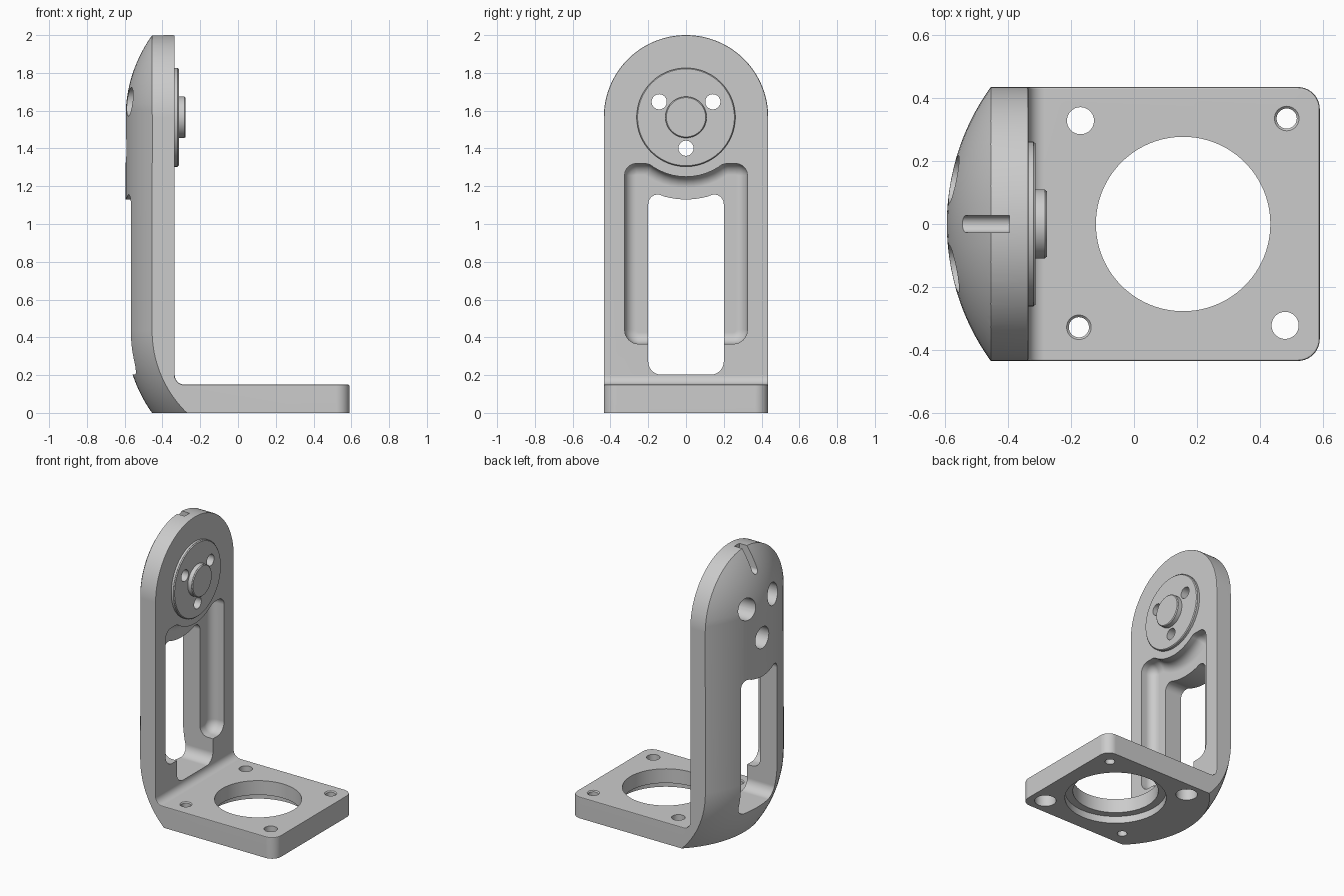
import bpy, bmesh, math
from mathutils import Vector, Matrix

if "Cube" in bpy.data.objects:
    bpy.data.objects.remove(bpy.data.objects["Cube"])

W, HUB_Z = 0.435, 1.565


def round_poly(pts, seg=8):
    """Polygon of (u, v, radius) corners turned into a filleted outline."""
    out, n = [], len(pts)
    for i, (u, v, r) in enumerate(pts):
        p = Vector((u, v))
        if r == 0:
            out.append(p)
            continue
        d1 = (Vector(pts[i - 1][:2]) - p).normalized()
        d2 = (Vector(pts[(i + 1) % n][:2]) - p).normalized()
        ang = d1.angle(d2)
        t, th = r / math.tan(ang / 2), math.pi - ang
        c = p + (d1 + d2).normalized() * r / math.sin(ang / 2)
        a, b = p + d1 * t - c, p + d2 * t - c
        for k in range(seg + 1):
            s = k / seg
            out.append(c + (a * math.sin((1 - s) * th) + b * math.sin(s * th)) / math.sin(th))
    return out


def to_obj(name, bm):
    bmesh.ops.recalc_face_normals(bm, faces=bm.faces[:])
    me = bpy.data.meshes.new(name)
    bm.to_mesh(me)
    bm.free()
    ob = bpy.data.objects.new(name, me)
    bpy.context.collection.objects.link(ob)
    return ob


def place(axis, u, v, w):
    return {'x': (w, u, v), 'y': (u, w, v), 'z': (u, v, w)}[axis]


def prism(name, pts, axis, lo, hi, floor_fillet=0):
    bm = bmesh.new()
    a, b = [[bm.verts.new(place(axis, p[0], p[1], w)) for p in pts] for w in (lo, hi)]
    floor = bm.faces.new(a)
    bm.faces.new(b)
    for i in range(len(a)):
        bm.faces.new((a[i - 1], a[i], b[i], b[i - 1]))
    bmesh.ops.recalc_face_normals(bm, faces=bm.faces[:])
    if floor_fillet:
        bmesh.ops.bevel(bm, geom=list(floor.edges), offset=floor_fillet, segments=6,
                        profile=0.5, affect='EDGES', clamp_overlap=False)
    return to_obj(name, bm)


def cyl(name, axis, u, v, r, lo, hi, r_hi=None, seg=48):
    bm = bmesh.new()
    bmesh.ops.create_cone(bm, cap_ends=True, segments=seg, radius1=r,
                          radius2=r if r_hi is None else r_hi, depth=hi - lo)
    rot = Matrix.Rotation(math.pi / 2, 4, 'Y') if axis == 'x' else Matrix()
    bm.transform(Matrix.Translation(place(axis, u, v, (lo + hi) / 2)) @ rot)
    return to_obj(name, bm)


def boolean(ob, tool, op):
    m = ob.modifiers.new(op, 'BOOLEAN')
    m.operation, m.object, m.solver = op, tool, 'EXACT'
    bpy.context.view_layer.objects.active = ob
    bpy.ops.object.modifier_apply(modifier=m.name)
    bpy.data.objects.remove(tool)


# L-shaped body, trimmed to the round-topped front outline
body = prism("bracket_body", round_poly([(-0.8, 0, 0), (0.59, 0, 0), (0.59, 0.15, 0),
             (-0.335, 0.15, 0.05), (-0.335, 2.3, 0), (-0.8, 2.3, 0)]), 'y', -0.7, 0.7)
outline = round_poly([(-W, -0.3, 0), (W, -0.3, 0), (W, 2, W - 0.0002), (-W, 2, W - 0.0002)], 32)
boolean(body, prism("outline", outline, 'x', -1, 1), 'INTERSECT')

# Rounded base corners and softened front rim
bm = bmesh.new()
bm.from_mesh(body.data)
corners = [e for e in bm.edges if all(v.co.x > 0.58 for v in e.verts)
           and abs(e.verts[0].co.z - e.verts[1].co.z) > 0.1]
bmesh.ops.bevel(bm, geom=corners, offset=0.07, segments=10, profile=0.5, affect='EDGES')
rim = [e for e in bm.edges if len(e.link_faces) == 2 and e.calc_face_angle() > 0.6
       and all(v.co.x > -0.4 and v.co.z > 0.01 for v in e.verts)]
bmesh.ops.bevel(bm, geom=rim, offset=0.007, segments=2, profile=0.5, affect='EDGES')
bm.to_mesh(body.data)
bm.free()

# Domed back: stretched sphere that trims the rear face
bm = bmesh.new()
bmesh.ops.create_uvsphere(bm, u_segments=128, v_segments=64, radius=0.746)
for v in bm.verts:
    if v.co.z > 0.001:
        v.co.z += 2 * (1 - W)
    if v.co.x > 0.02:
        v.co.x += 1
    v.co += Vector((0.151, 0, W))
boolean(body, to_obj("back_dome", bm), 'INTERSECT')

# Round pad and hub on the front face
for r, lo, hi in ((0.262, -0.36, -0.319), (0.11, -0.34, -0.283)):
    boolean(body, cyl("pad", 'x', 0, HUB_Z, r, lo, hi, seg=96), 'UNION')
    boolean(body, cyl("pad_edge", 'x', 0, HUB_Z, r, hi - 0.001, hi + 0.006, r - 0.006, 96), 'UNION')


def arc(r, half_deg, n):
    angs = [math.radians(half_deg * (1 - 2 * i / n)) for i in range(n + 1)]
    return [(r * math.sin(a), HUB_Z - r * math.cos(a), 0) for a in angs]


# Front pocket with filleted floor, then the window through the plate
neck = arc(0.315, 39, 12)
neck[0], neck[-1] = (0.198, 1.32, 0.07), (-0.198, 1.32, 0.07)
pocket = round_poly([(-0.325, 0.365, 0.075), (0.325, 0.365, 0.075), (0.325, 1.32, 0.062)]
                    + neck + [(-0.325, 1.32, 0.062)])
boolean(body, prism("pocket", pocket, 'x', -0.435, -0.2, 0.06), 'DIFFERENCE')
window = round_poly([(-0.2, 0.202, 0.07), (0.2, 0.202, 0.07), (0.2, 1.179, 0.05)]
                    + arc(0.435, 15, 8) + [(-0.2, 1.179, 0.05)])
boolean(body, prism("window", window, 'x', -0.9, -0.2), 'DIFFERENCE')

# Notch on the crown
notch = round_poly([(-0.027, 1.833, 0.0265), (0.027, 1.833, 0.0265), (0.027, 2.2, 0), (-0.027, 2.2, 0)])
boolean(body, prism("notch", notch, 'x', -0.9, -0.395), 'DIFFERENCE')

# Three pad screw holes, counterbored from behind
for deg in (30, 150, 270):
    y = 0.164 * math.cos(math.radians(deg))
    z = HUB_Z + 0.164 * math.sin(math.radians(deg))
    boolean(body, cyl("hole", 'x', y, z, 0.04, -0.9, -0.2), 'DIFFERENCE')
    boolean(body, cyl("bore", 'x', y, z, 0.075, -0.9, -0.43), 'DIFFERENCE')

# Large base opening with a step underneath
boolean(body, cyl("opening", 'z', 0.156, 0, 0.277, -0.1, 0.3, seg=96), 'DIFFERENCE')
boolean(body, cyl("step", 'z', 0.156, 0, 0.328, -0.1, 0.05, seg=96), 'DIFFERENCE')

# Base screw holes: two counterbored below, two with countersunk tops
for x, y in ((-0.17, 0.328), (0.48, -0.322)):
    boolean(body, cyl("hole", 'z', x, y, 0.043, -0.1, 0.3), 'DIFFERENCE')
    boolean(body, cyl("bore", 'z', x, y, 0.07, -0.1, 0.08), 'DIFFERENCE')
for x, y in ((0.485, 0.335), (-0.175, -0.328)):
    boolean(body, cyl("hole", 'z', x, y, 0.032, -0.1, 0.3), 'DIFFERENCE')
    boolean(body, cyl("sink", 'z', x, y, 0.031, 0.142, 0.16, 0.049), 'DIFFERENCE')

# Smooth shading with crisp edges
bpy.ops.object.select_all(action='DESELECT')
body.select_set(True)
bpy.context.view_layer.objects.active = body
bpy.ops.object.shade_smooth_by_angle(angle=math.radians(28))
wn = body.modifiers.new("weighted_normals", 'WEIGHTED_NORMAL')
wn.keep_sharp = True
